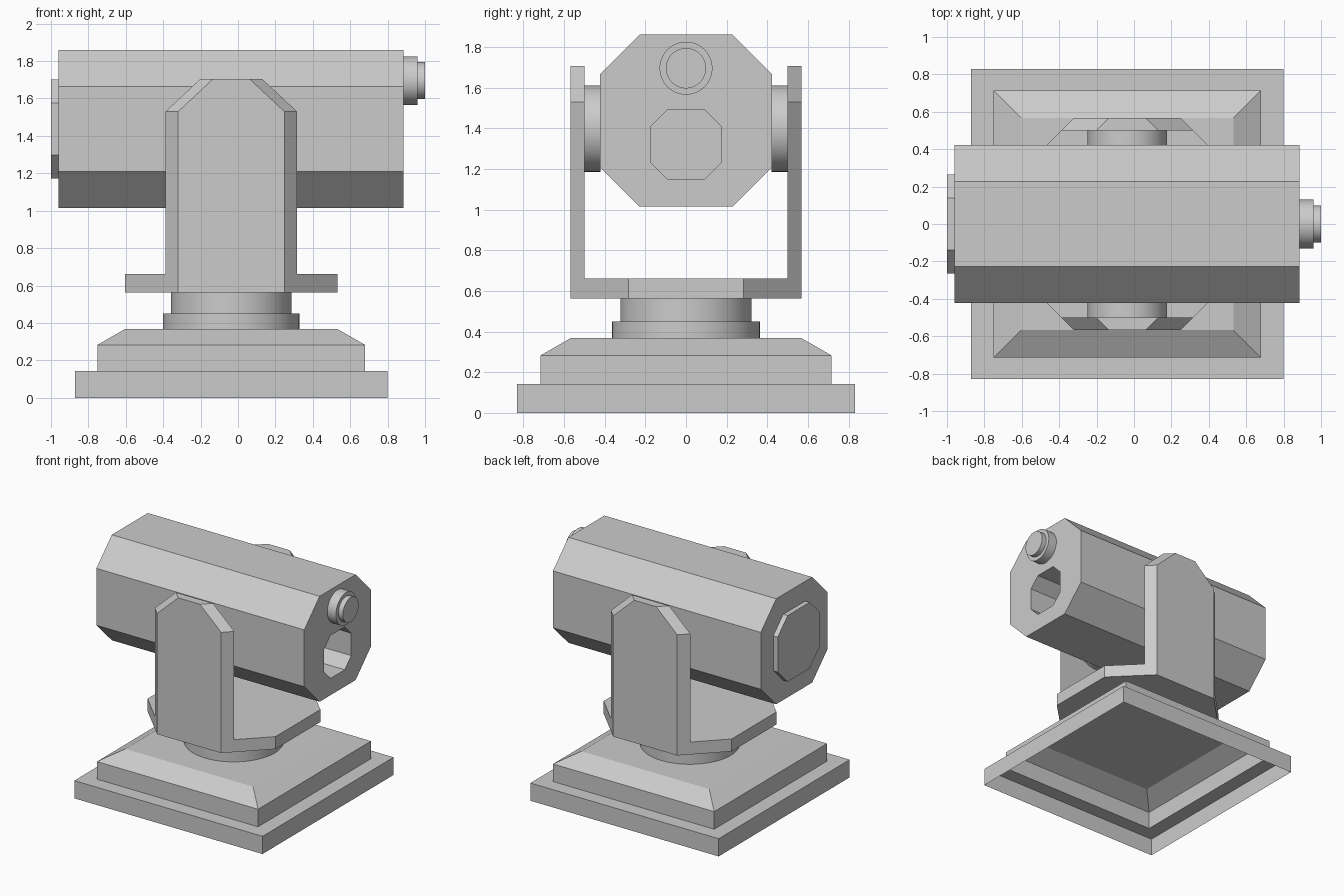
import bpy, bmesh
from math import radians
from mathutils import Vector

if "Cube" in bpy.data.objects:
    bpy.data.objects.remove(bpy.data.objects["Cube"])

CX = -0.036  # x of the turning axis


def finish(bm, name):
    bmesh.ops.recalc_face_normals(bm, faces=bm.faces)
    me = bpy.data.meshes.new(name)
    bm.to_mesh(me)
    bm.free()
    ob = bpy.data.objects.new(name, me)
    bpy.context.collection.objects.link(ob)
    return ob


def octagon(half, flat, z):
    """Chamfered square in the y-z plane, centred on height z."""
    pts = [(flat, half), (half, flat), (half, -flat), (flat, -half),
           (-flat, -half), (-half, -flat), (-half, flat), (-flat, half)]
    return [(y, z + h) for y, h in pts]


def prism(bm, profile, x0, x1):
    """Extrude a y-z profile along x."""
    face = bm.faces.new([bm.verts.new((x0, y, z)) for y, z in profile])
    ext = bmesh.ops.extrude_face_region(bm, geom=[face], use_keep_orig=True)
    bmesh.ops.translate(bm, vec=(x1 - x0, 0, 0),
                        verts=[g for g in ext["geom"] if isinstance(g, bmesh.types.BMVert)])


def prism_object(name, profile, x0, x1):
    bm = bmesh.new()
    prism(bm, profile, x0, x1)
    return finish(bm, name)


def cylinder(name, radius, start, end):
    """Smooth cylinder between two points."""
    a, b = Vector(start), Vector(end)
    axis = b - a
    bpy.ops.mesh.primitive_cylinder_add(
        vertices=48, radius=radius, depth=axis.length, location=(a + b) / 2,
        rotation=axis.to_track_quat('Z', 'Y').to_euler())
    ob = bpy.context.object
    ob.name = name
    bpy.ops.object.shade_smooth_by_angle(angle=radians(30))
    return ob


# Stepped base: a thin shell, open underneath
bm = bmesh.new()
rings = []
for hx, hy, z in [(0.835, 0.83, 0), (0.835, 0.83, 0.142), (0.715, 0.715, 0.142),
                  (0.715, 0.715, 0.283), (0.567, 0.567, 0.368)]:
    rings.append([bm.verts.new((CX + sx * hx, sy * hy, z))
                  for sx, sy in ((-1, -1), (1, -1), (1, 1), (-1, 1))])
for lo, hi in zip(rings, rings[1:]):
    for i in range(4):
        j = (i + 1) % 4
        bm.faces.new((lo[i], lo[j], hi[j], hi[i]))
bm.faces.new(rings[-1])
finish(bm, "base")

# Turntable
cylinder("turntable_lower", 0.364, (CX, 0, 0.368), (CX, 0, 0.45))
cylinder("turntable_upper", 0.323, (CX, 0, 0.45), (CX, 0, 0.562))

# Yoke: U profile trimmed by the plate corners and the arm-top chamfers
bm = bmesh.new()
prism(bm, [(-0.568, 0.562), (0.568, 0.562), (0.568, 1.705), (0.5, 1.705),
           (0.5, 0.662), (-0.5, 0.662), (-0.5, 1.705), (-0.568, 1.705)], -0.568, 0.568)
for sx in (-1, 1):
    for sy in (-1, 1):
        for point, normal in [((sx * 0.284, sy * 0.568, 0.6), (sx, sy, 0)),
                              ((sx * 0.284, sy * 0.568, 1.53), (sx, sy, 1.07))]:
            cut = bmesh.ops.bisect_plane(
                bm, geom=bm.verts[:] + bm.edges[:] + bm.faces[:],
                plane_co=point, plane_no=normal, clear_outer=True)
            bmesh.ops.holes_fill(bm, edges=[e for e in bm.edges if e.is_boundary], sides=0)
bmesh.ops.translate(bm, vec=(CX, 0, 0), verts=bm.verts)
finish(bm, "yoke")

# Pivots between the yoke arms and the barrel
for side, s in (("left", -1), ("right", 1)):
    cylinder("pivot_" + side, 0.213, (CX, s * 0.42, 1.398), (CX, s * 0.5, 1.398))

# Barrel housing with an octagonal bore in the front end
barrel = prism_object("barrel", octagon(0.423, 0.228, 1.437), -0.96, 0.884)
cutter = prism_object("bore_cutter", octagon(0.172, 0.09, 1.321), 0.4, 1.1)
cutter.hide_render = True
cutter.display_type = 'WIRE'
mod = barrel.modifiers.new("bore", 'BOOLEAN')
mod.operation = 'DIFFERENCE'
mod.solver = 'EXACT'
mod.object = cutter

# Rear cap
prism_object("rear_cap", octagon(0.265, 0.14, 1.437), -1.0, -0.96)

# Sight lens
cylinder("lens_housing", 0.13, (0.884, 0, 1.695), (0.96, 0, 1.695))
cylinder("lens", 0.099, (0.96, 0, 1.695), (1.0, 0, 1.695))
